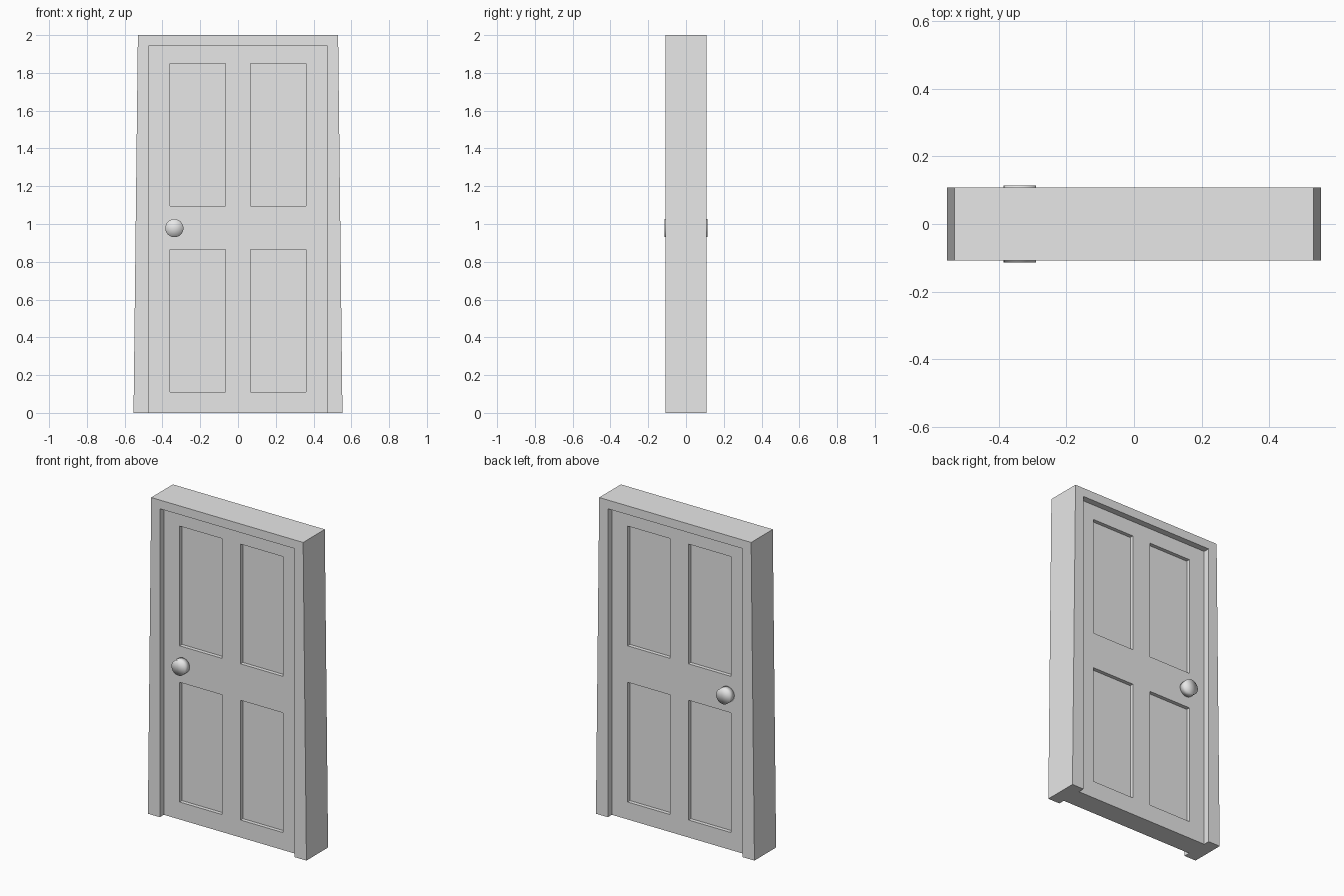
import bpy
import bmesh
from mathutils import Vector, Matrix

if "Cube" in bpy.data.objects:
    bpy.data.objects.remove(bpy.data.objects["Cube"], do_unlink=True)

GREY = (0.8, 0.8, 0.8, 1.0)
paint = bpy.data.materials.new("light_grey")
paint.use_nodes = True
paint.diffuse_color = GREY
paint.node_tree.nodes["Principled BSDF"].inputs["Base Color"].default_value = GREY

FRAME_Y = 0.108      # half depth of the frame
DOOR_Y = 0.068       # half thickness of the door leaf
DOOR_X, DOOR_TOP = 0.47, 1.945
PANEL_X = (0.065, 0.36)
PANEL_Z = ((0.11, 0.865), (1.095, 1.85))


def make_object(name, bm):
    bmesh.ops.recalc_face_normals(bm, faces=bm.faces)
    mesh = bpy.data.meshes.new(name)
    bm.to_mesh(mesh)
    bm.free()
    mesh.materials.append(paint)
    obj = bpy.data.objects.new(name, mesh)
    bpy.context.collection.objects.link(obj)
    return obj


# Door frame: tapered arch profile extruded through its depth
half = [(0.553, 0), (0.53, 2), (DOOR_X, DOOR_TOP), (DOOR_X, 0)]
bm = bmesh.new()
outline = [half[3], half[0], half[1]]
outline += [(-x, z) for x, z in (half[1], half[0], half[3], half[2])] + [half[2]]
face = bm.faces.new([bm.verts.new((x, -FRAME_Y, z)) for x, z in outline])
ext = bmesh.ops.extrude_face_region(bm, geom=[face])
moved = [g for g in ext["geom"] if isinstance(g, bmesh.types.BMVert)]
bmesh.ops.translate(bm, verts=moved, vec=(0, 2 * FRAME_Y, 0))
make_object("door_frame", bm)

# Door leaf: slab cut along the panel edges, panels sunk on both faces
bm = bmesh.new()
bmesh.ops.create_cube(bm, size=1)
bmesh.ops.transform(bm, verts=bm.verts, matrix=Matrix.Translation((0, 0, DOOR_TOP / 2))
                    @ Matrix.Diagonal((2 * DOOR_X, 2 * DOOR_Y, DOOR_TOP, 1)))
cuts = [(Vector((s * x, 0, 0)), Vector((1, 0, 0))) for x in PANEL_X for s in (-1, 1)]
cuts += [(Vector((0, 0, z)), Vector((0, 0, 1))) for pair in PANEL_Z for z in pair]
for point, normal in cuts:
    bmesh.ops.bisect_plane(bm, geom=bm.verts[:] + bm.edges[:] + bm.faces[:],
                           plane_co=point, plane_no=normal)


def is_panel(f):
    c = f.calc_center_median()
    return (abs(f.normal.y) > 0.9 and PANEL_X[0] < abs(c.x) < PANEL_X[1]
            and any(low < c.z < high for low, high in PANEL_Z))


bm.normal_update()
bmesh.ops.inset_individual(bm, faces=[f for f in bm.faces if is_panel(f)],
                           thickness=0, depth=-0.024, use_even_offset=False)
make_object("door_leaf", bm)

# Door knobs: short round knobs, softly shaded over the whole cap
for name, side in (("front_knob", -1), ("back_knob", 1)):
    bm = bmesh.new()
    bmesh.ops.create_cone(bm, cap_ends=True, cap_tris=True, segments=32,
                          radius1=0.048, radius2=0.048, depth=0.05)
    turn = Matrix.Rotation(1.5708, 4, "X")
    bmesh.ops.transform(bm, verts=bm.verts,
                        matrix=Matrix.Translation((-0.337, side * 0.088, 0.978)) @ turn)
    for f in bm.faces:
        f.smooth = True
    make_object(name, bm)
